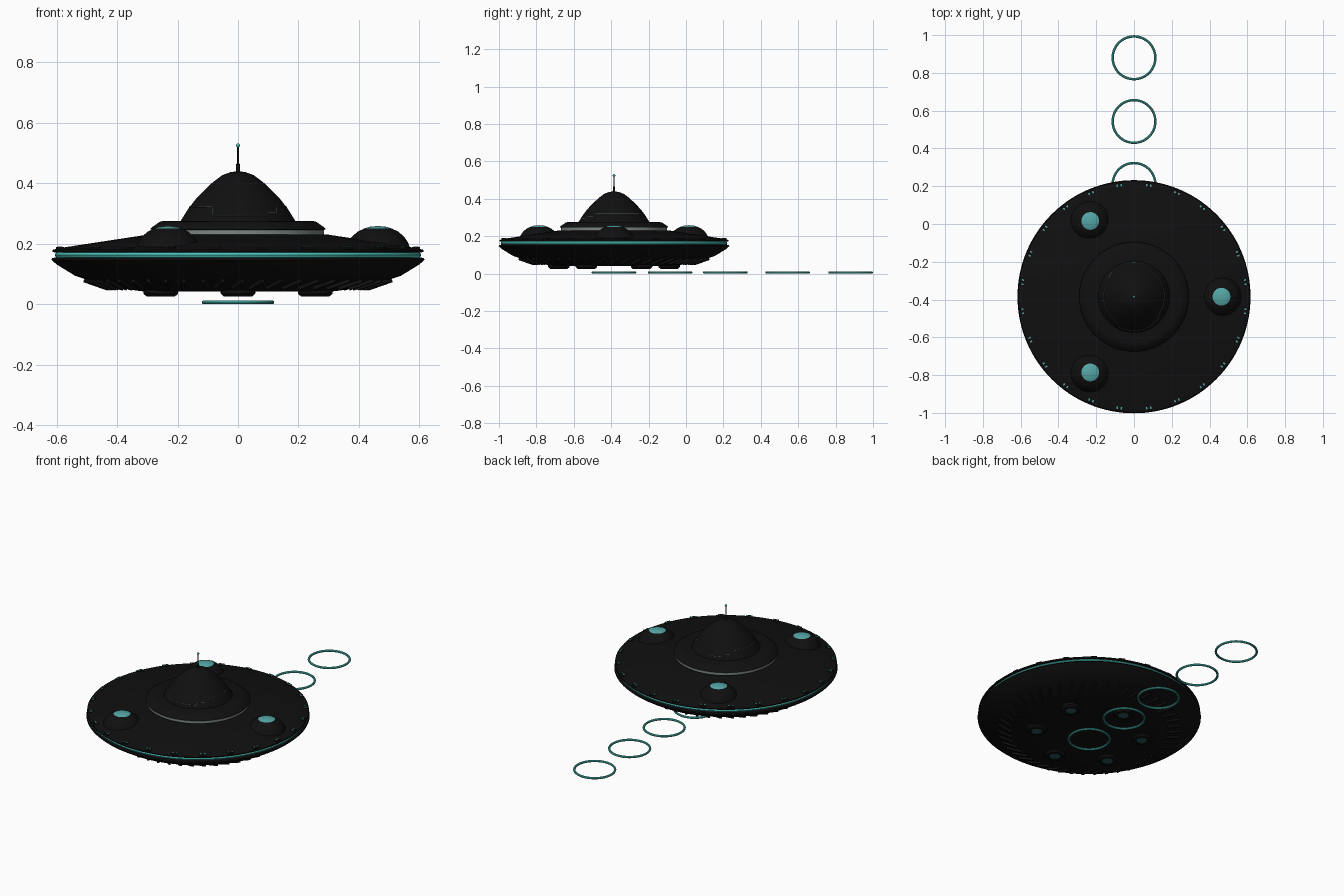
import bpy
import bmesh
from math import sin, cos, pi, radians, atan2
from mathutils import Matrix, Vector

old = bpy.data.objects.get("Cube")
if old:
    bpy.data.objects.remove(old, do_unlink=True)

CY = -0.385  # saucer centre along y


def material(name, rgb):
    m = bpy.data.materials.new(name)
    m.use_nodes = True
    m.diffuse_color = (*rgb, 1)
    m.node_tree.nodes["Principled BSDF"].inputs["Base Color"].default_value = (*rgb, 1)
    return m


BLACK = material("black_metal", (0.005, 0.005, 0.005))
GLOW = material("teal_glow", (0.07, 0.55, 0.5))
LENS = material("teal_lens", (0.09, 0.38, 0.38))
DIM = material("dim_teal", (0.02, 0.1, 0.1))
GREY = material("grey_strip", (0.2, 0.24, 0.23))
SEAM = material("seam_grey", (0.06, 0.11, 0.1))


def finish(bm, name, mats, loc=(0, CY, 0), smooth=True):
    bmesh.ops.recalc_face_normals(bm, faces=bm.faces)
    me = bpy.data.meshes.new(name)
    bm.to_mesh(me)
    bm.free()
    ob = bpy.data.objects.new(name, me)
    bpy.context.collection.objects.link(ob)
    ob.location = loc
    for m in mats:
        me.materials.append(m)
    if smooth:
        bpy.ops.object.select_all(action="DESELECT")
        ob.select_set(True)
        bpy.context.view_layer.objects.active = ob
        bpy.ops.object.shade_smooth_by_angle(angle=radians(30))
    return ob


def lathe(name, profile, mats, loc=(0, CY, 0), steps=96, rule=None, loop=False):
    """Turn an (r, z) profile about z; rule picks a material from (r, z)."""
    bm = bmesh.new()
    vs = [bm.verts.new((r, 0, z)) for r, z in profile]
    pairs = list(zip(vs, vs[1:])) + ([(vs[-1], vs[0])] if loop else [])
    es = [bm.edges.new(p) for p in pairs]
    bmesh.ops.spin(bm, geom=vs + es, cent=(0, 0, 0), axis=(0, 0, 1),
                   angle=2 * pi, steps=steps)
    bmesh.ops.remove_doubles(bm, verts=bm.verts, dist=0.0002)
    if rule:
        for f in bm.faces:
            c = f.calc_center_median()
            f.material_index = rule(c.xy.length, c.z)
    return finish(bm, name, mats, loc)


def boxes(name, mat, size, placements):
    """Many equal boxes, one per matrix."""
    bm = bmesh.new()
    for m in placements:
        bmesh.ops.create_cube(bm, size=1, matrix=m @ Matrix.Diagonal((*size, 1)))
    return finish(bm, name, [mat], smooth=False)


def around(angle, r, z, tilt=0, side=0):
    return (Matrix.Rotation(angle, 4, "Z") @ Matrix.Translation((r, side, z))
            @ Matrix.Rotation(tilt, 4, "Y"))


# Saucer hull with a glowing band set into the rim
lathe("hull", [(0, 0.042), (0.31, 0.042), (0.44, 0.06), (0.54, 0.095), (0.6, 0.132),
               (0.617, 0.147), (0.614, 0.153), (0.602, 0.155), (0.606, 0.163),
               (0.602, 0.171), (0.613, 0.173), (0.613, 0.18), (0.59, 0.186),
               (0.3, 0.23), (0, 0.23)],
      [BLACK, GLOW], steps=128,
      rule=lambda r, z: int(0.155 < z < 0.171 and r > 0.59))

# Collar under the dome with a grey strip
lathe("collar", [(0, 0.22), (0.284, 0.22), (0.284, 0.231), (0.284, 0.246), (0.29, 0.248),
                 (0.286, 0.254), (0.258, 0.273), (0.245, 0.276), (0, 0.276)],
      [BLACK, GREY], rule=lambda r, z: int(0.231 < z < 0.246 and r > 0.27))

# Cabin dome
lathe("dome", [(0, 0.27), (0.193, 0.27), (0.19, 0.275), (0.165, 0.315), (0.142, 0.345),
               (0.115, 0.373), (0.085, 0.402), (0.052, 0.427), (0.025, 0.437), (0, 0.44)],
      [BLACK])

# Stepped panel seam around the dome
steps = [(-40, 60, 0.322), (60, 123, 0.293), (123, 140, 0.304)]
path = []
for half in (0, 180):
    for a0, a1, z in steps:
        for i in range(13):
            a = radians(half + a0 + 2 + (a1 - a0 - 4) * i / 12)
            r = 0.1905 - (z - 0.275) * 0.625
            path.append((r * cos(a), r * sin(a), z))
cu = bpy.data.curves.new("dome_seam", "CURVE")
cu.dimensions = "3D"
cu.bevel_depth = 0.0013
cu.bevel_resolution = 1
sp = cu.splines.new("POLY")
sp.points.add(len(path) - 1)
for p, co in zip(sp.points, path):
    p.co = (*co, 1)
sp.use_cyclic_u = True
cu.materials.append(SEAM)
seam = bpy.data.objects.new("dome_seam", cu)
seam.location = (0, CY, 0)
bpy.context.collection.objects.link(seam)

# Antenna with a glowing tip
lathe("antenna", [(0, 0.43), (0.007, 0.43), (0.006, 0.463), (0.003, 0.467),
                  (0.0025, 0.52), (0, 0.52)], [BLACK], steps=16)
tip = bmesh.new()
bmesh.ops.create_uvsphere(tip, u_segments=16, v_segments=10, radius=0.007)
finish(tip, "antenna_tip", [GLOW], (0, CY, 0.525))

# Three domed pods with lenses on top
for k in range(3):
    a = k * 2 * pi / 3
    loc = (0.463 * cos(a), CY + 0.463 * sin(a), 0)
    lathe("pod_%d" % (k + 1),
          [(0, 0.17), (0.108, 0.17), (0.105, 0.187), (0.1, 0.203), (0.086, 0.224),
           (0.066, 0.241), (0.05, 0.248), (0.047, 0.25), (0.03, 0.256), (0, 0.259)],
          [BLACK, LENS], loc, 48, lambda r, z: int(r < 0.047 and z > 0.249))

# Six underside thrusters with dim lamps
for k in range(6):
    a = radians(30 + 60 * k)
    loc = (0.295 * cos(a), CY + 0.295 * sin(a), 0)
    lathe("thruster_%d" % (k + 1),
          [(0, 0.06), (0.058, 0.06), (0.057, 0.035), (0.047, 0.026), (0.032, 0.025),
           (0.03, 0.027), (0, 0.027)],
          [BLACK, DIM], loc, 32, lambda r, z: int(r < 0.03 and z < 0.03))

# Slanted vent fins on the underside
slope = atan2(0.035, 0.1)
boxes("vent_fins", BLACK, (0.085, 0.012, 0.016),
      [around(2 * pi * k / 48, 0.47, 0.067, -slope) @ Matrix.Rotation(0.4, 4, "Z")
       for k in range(48)])

# Rim clamps, each with two small markers
angles = [radians(7.5 + 15 * k) for k in range(24)]
boxes("rim_clamps", BLACK, (0.022, 0.034, 0.012),
      [around(a, 0.594, 0.184) for a in angles])
boxes("rim_markers", LENS, (0.012, 0.008, 0.003),
      [around(a, 0.594, 0.19, 0, s) for a in angles for s in (-0.011, 0.011)])

# Trail of glowing rings
for k, y in enumerate((CY, -0.085, 0.21, 0.543, 0.88)):
    section = [(0.113 + 0.0065 * cos(t * pi / 5), 0.0065 + 0.0065 * sin(t * pi / 5))
               for t in range(10)]
    lathe("trail_ring_%d" % (k + 1), section, [GLOW], (0, y, 0), 64, loop=True)
